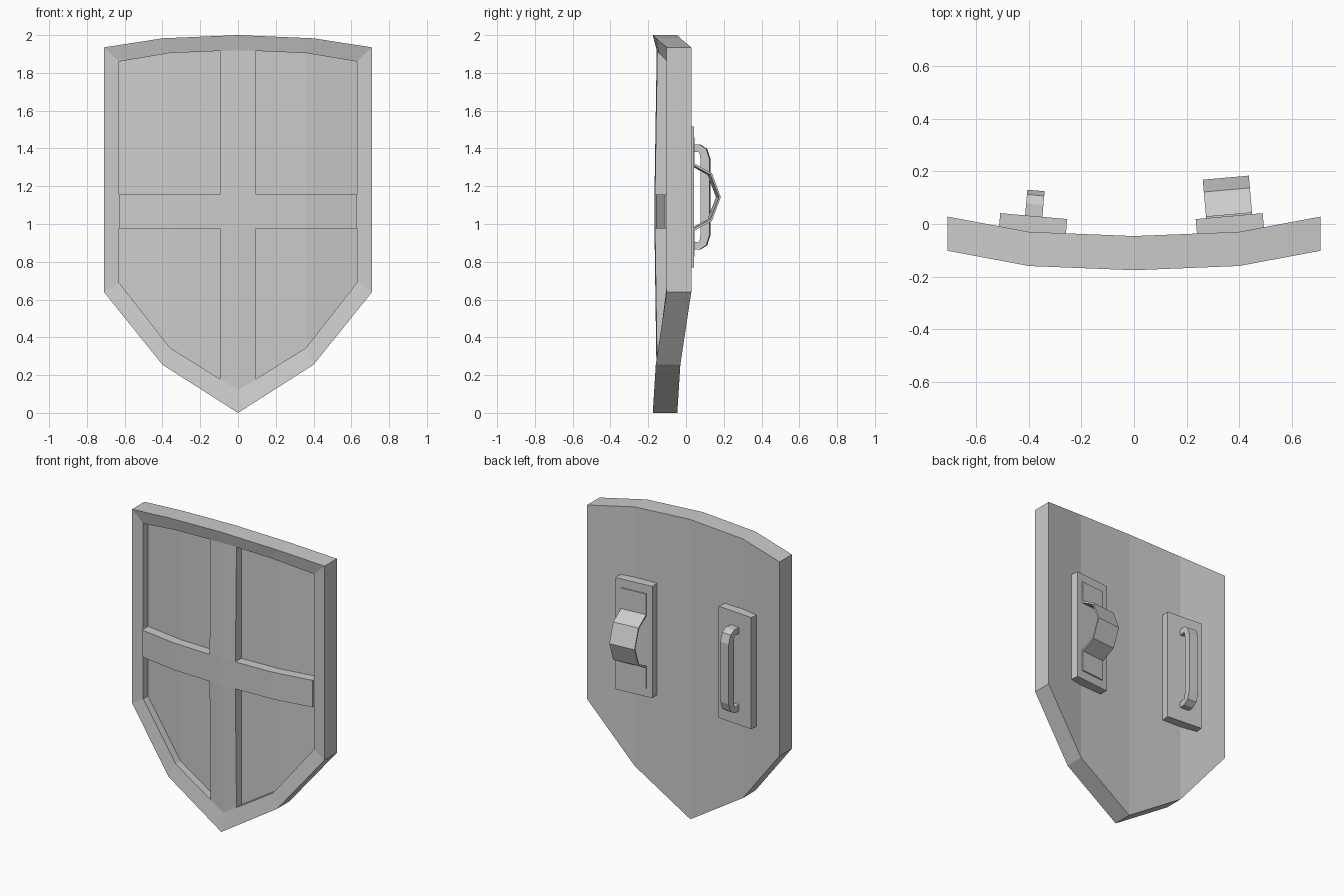
import bpy, bmesh
from mathutils import Matrix

if "Cube" in bpy.data.objects:
    bpy.data.objects.remove(bpy.data.objects["Cube"])


def finish(name, bm, matrix=None):
    bmesh.ops.remove_doubles(bm, verts=bm.verts, dist=0.0005)
    bmesh.ops.recalc_face_normals(bm, faces=bm.faces)
    mesh = bpy.data.meshes.new(name)
    bm.to_mesh(mesh)
    bm.free()
    ob = bpy.data.objects.new(name, mesh)
    bpy.context.collection.objects.link(ob)
    if matrix:
        ob.matrix_world = matrix
    return ob


def loft(bm, rings):
    """Quads between successive closed rings."""
    n = len(rings[0])
    for a, b in zip(rings, rings[1:]):
        for i in range(n):
            j = (i + 1) % n
            bm.faces.new((a[i], a[j], b[j], b[i]))


def lerp_y(table, x):
    x = abs(x)
    for (x0, y0), (x1, y1) in zip(table, table[1:]):
        if x <= x1 + 1e-6:
            return y0 + (y1 - y0) * (x - x0) / (x1 - x0)
    return table[-1][1]


# Shield body: half outlines (x, z) and horizontal curvature (x, y)
OUTER = [(0, 2), (.4, 1.983), (.71, 1.935), (.71, .64), (.4, .255), (0, 0)]
INNER = [(0, 1.92), (.36, 1.905), (.63, 1.86), (.63, .69), (.36, .345), (0, .12)]
CURVE = [(0, -.176), (.4, -.16), (.71, -.102)]
INNER_CURVE = [(0, -.155), (.36, -.143), (.63, -.1)]


def ring(bm, half, curve, dy):
    pts = half + [(-x, z) for x, z in half[-2:0:-1]]
    return [bm.verts.new((x, lerp_y(curve, x) + dy, z)) for x, z in pts]


bm = bmesh.new()
rings = [ring(bm, OUTER, CURVE, .13), ring(bm, OUTER, CURVE, 0),
         ring(bm, INNER, INNER_CURVE, 0), ring(bm, INNER, INNER_CURVE, .052)]
loft(bm, rings)
for r in (rings[0], rings[3]):
    for strip in ((0, 1, 4, 5), (1, 2, 3, 4), (5, 6, 9, 0), (6, 7, 8, 9)):
        bm.faces.new([r[i] for i in strip])
finish("shield_body", bm)

# Raised cross on the front, bulging slightly at its middle
W, Z0, Z1 = .095, .975, 1.155
bm = bmesh.new()


def cross_vert(x, z):
    dy = -.012 if Z0 <= z <= Z1 else 0
    return bm.verts.new((x, lerp_y(INNER_CURVE, x) + dy, z))


def cross_face(*pts):
    bm.faces.new([cross_vert(x, z) for x, z in pts])


for s in (-1, 1):
    w = s * W
    cross_face((0, Z1), (w, Z1), (w, 1.916), (0, 1.92))
    cross_face((0, Z0), (w, Z0), (w, .178), (0, .12))
    for a, b in ((0, W), (W, .36), (.36, .63)):
        cross_face((s * a, Z0), (s * b, Z0), (s * b, Z1), (s * a, Z1))
bmesh.ops.remove_doubles(bm, verts=bm.verts, dist=0.0005)
ext = bmesh.ops.extrude_face_region(bm, geom=bm.faces[:], use_keep_orig=True)
bmesh.ops.translate(bm, vec=(0, .068, 0),
                    verts=[g for g in ext["geom"] if isinstance(g, bmesh.types.BMVert)])
finish("front_cross", bm)


# Back fittings, built in a local frame whose y = 0 is the plate surface
def mount(x, angle):
    return Matrix.Translation((x, .03, 1.1425)) @ Matrix.Rotation(angle, 4, 'Z')


def box(name, x, y0, y1, z, matrix):
    bm = bmesh.new()
    bmesh.ops.create_cube(bm, size=1)
    bmesh.ops.scale(bm, vec=(2 * x, y1 - y0, 2 * z), verts=bm.verts)
    bmesh.ops.translate(bm, vec=(0, (y0 + y1) / 2, 0), verts=bm.verts)
    finish(name, bm, matrix)


def band(name, outer, inner, half_width, matrix):
    """Bent bar between an outer and an inner (y, z) path."""
    bm = bmesh.new()
    sections = [[bm.verts.new((x, y, z)) for x, (y, z) in
                 ((-half_width, o), (half_width, o), (half_width, i), (-half_width, i))]
                for o, i in zip(outer, inner)]
    loft(bm, sections)
    bm.faces.new(sections[0])
    bm.faces.new(sections[-1])
    finish(name, bm, matrix)


def mirrored(path):
    return path + [(y, -z) for y, z in reversed(path) if z > 0]


grip = mount(-.382, -.088)
strap = mount(.3625, .088)
box("grip_plate", .128, -.063, 0, .3725, grip)
box("strap_plate", .128, -.063, 0, .3725, strap)

# Grip bar with chamfered corners
band("grip_bar",
     mirrored([(-.01, .278), (.045, .278), (.08, .255), (.098, .2)]),
     mirrored([(-.01, .238), (.038, .238), (.045, .23), (.05, .2)]), .033, grip)

# Arm strap: flat ends on the plate, faceted arch between
band("arm_strap",
     mirrored([(.007, .315), (.007, .178), (.1, .126), (.147, 0)]),
     mirrored([(-.005, .315), (-.005, .17), (.092, .118), (.137, 0)]), .088, strap)
